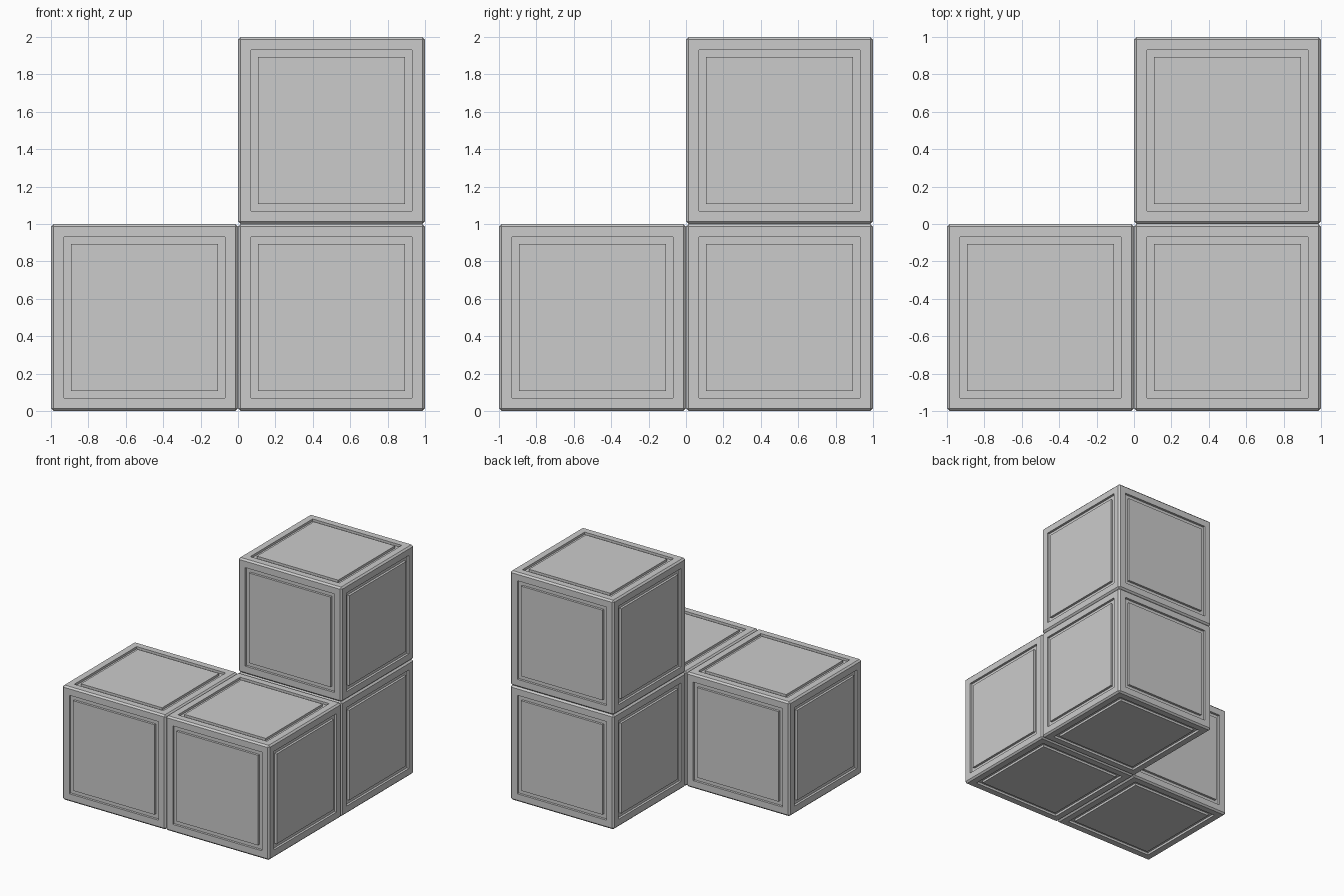
import bpy, bmesh
from mathutils import Matrix

if "Cube" in bpy.data.objects:
    bpy.data.objects.remove(bpy.data.objects["Cube"])

SIZE, BEVEL = 1.0, 0.014      # block edge length and chamfer
BORDER, GROOVE, DEPTH = 0.07, 0.037, 0.02


def panelled_block_mesh():
    bm = bmesh.new()
    bmesh.ops.create_cube(bm, size=SIZE)
    # chamfer all edges
    bmesh.ops.bevel(bm, geom=bm.edges[:], offset=BEVEL, segments=1,
                    profile=0.5, affect='EDGES')
    bm.normal_update()
    sides = [f for f in bm.faces if f.calc_area() > 0.5]
    # border, groove wall down, groove floor, groove wall back up
    for thickness, depth in ((BORDER - BEVEL, 0), (0, -DEPTH),
                             (GROOVE, 0), (0, DEPTH)):
        bmesh.ops.inset_individual(bm, faces=sides, thickness=thickness,
                                   depth=depth, use_even_offset=True)
        bm.normal_update()
    mesh = bpy.data.meshes.new("panelled_block")
    bm.to_mesh(mesh)
    bm.free()
    return mesh


mesh = panelled_block_mesh()

# four blocks sharing one mesh
blocks = {
    "left_block": (-0.5, -0.5, 0.5),
    "corner_block": (0.5, -0.5, 0.5),
    "back_block": (0.5, 0.5, 0.5),
    "top_block": (0.5, 0.5, 1.5),
}
for name, location in blocks.items():
    block = bpy.data.objects.new(name, mesh)
    block.location = location
    bpy.context.collection.objects.link(block)
